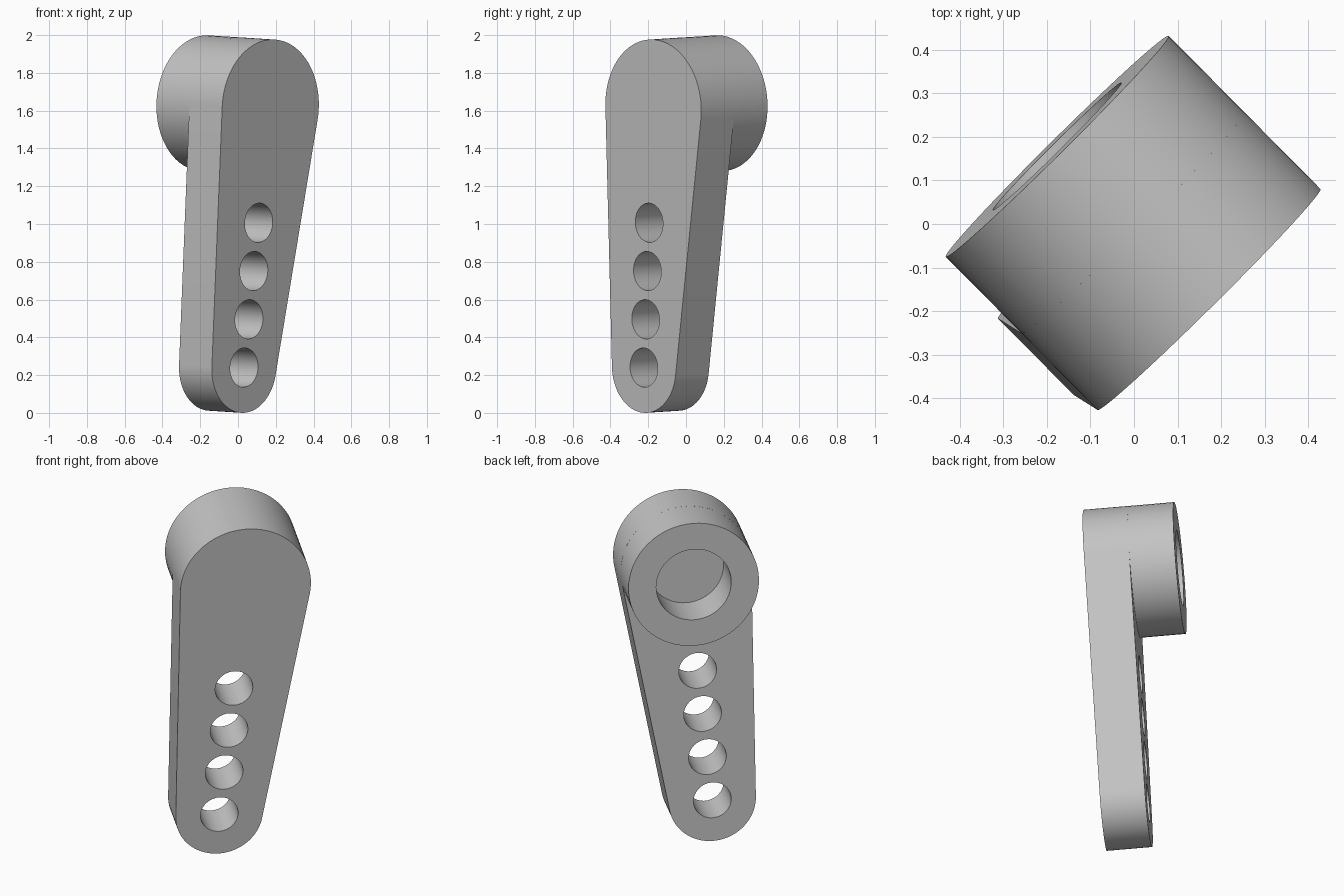
import bpy, bmesh, math
from mathutils import Matrix, Vector

cube = bpy.data.objects.get("Cube")
if cube:
    bpy.data.objects.remove(cube)

# Main sizes
BIG_R, SMALL_R = 0.36, 0.24
HOLE_R, SOCKET_R = 0.104, 0.207
ARM_T, BOSS_T = 0.247, 0.248
HOLE_STEP = 0.257

# Tilted frame: local Y runs up the arm, local Z is the bore axis
big_centre = Vector((0.172, -0.173, 1.617))
small_centre = Vector((0.032, -0.223, 0.24))
up = big_centre - small_centre
length = up.length
up.normalize()
axis = Vector((1, -1, 0))
axis = (axis - up * axis.dot(up)).normalized()
side = up.cross(axis)
frame = Matrix((side, up, axis)).transposed().to_4x4()
frame.translation = big_centre

# Single grey material
grey = bpy.data.materials.new("plain grey")
grey.use_nodes = True
colour = (0.55, 0.55, 0.55, 1)
grey.diffuse_color = colour
grey.node_tree.nodes["Principled BSDF"].inputs["Base Color"].default_value = colour


def arc(y, radius, start=0.0, end=math.tau, steps=64):
    """Points on an arc centred on the arm's middle line."""
    count = steps if end - start >= math.tau else steps + 1
    angles = [start + (end - start) * i / steps for i in range(count)]
    return [(radius * math.cos(a), y + radius * math.sin(a)) for a in angles]


def plate(name, loops, back, thickness):
    """Extrude an outline with holes into a solid plate."""
    curve = bpy.data.curves.new(name, 'CURVE')
    curve.dimensions = '2D'
    curve.fill_mode = 'BOTH'
    curve.extrude = thickness / 2
    for loop in loops:
        spline = curve.splines.new('POLY')
        spline.points.add(len(loop) - 1)
        for point, (x, y) in zip(spline.points, loop):
            point.co = (x, y, 0, 1)
        spline.use_cyclic_u = True
    obj = bpy.data.objects.new(name, curve)
    bpy.context.collection.objects.link(obj)
    bpy.ops.object.select_all(action='DESELECT')
    obj.select_set(True)
    bpy.context.view_layer.objects.active = obj
    bpy.ops.object.convert(target='MESH')
    obj = bpy.context.object
    bm = bmesh.new()
    bm.from_mesh(obj.data)
    bmesh.ops.remove_doubles(bm, verts=bm.verts, dist=0.0001)
    bmesh.ops.recalc_face_normals(bm, faces=bm.faces)
    bm.to_mesh(obj.data)
    bm.free()
    obj.data.materials.clear()
    obj.data.materials.append(grey)
    obj.matrix_world = frame @ Matrix.Translation((0, 0, back + thickness / 2))
    bpy.ops.object.shade_smooth_by_angle(angle=math.radians(30))
    return obj


# Tapered arm: two arcs joined by tangents, with four through holes
lean = math.asin((BIG_R - SMALL_R) / length)
outline = (arc(0, BIG_R, -lean, math.pi + lean)
           + arc(-length, SMALL_R, math.pi + lean, math.tau - lean))
holes = [arc(-length + HOLE_STEP * i, HOLE_R, steps=48) for i in range(4)]
plate("arm", [outline] + holes, -ARM_T, ARM_T)

# Round boss behind the wide end, with a socket down to the arm
plate("boss", [arc(0, BIG_R), arc(0, SOCKET_R)], -ARM_T - BOSS_T, BOSS_T)
